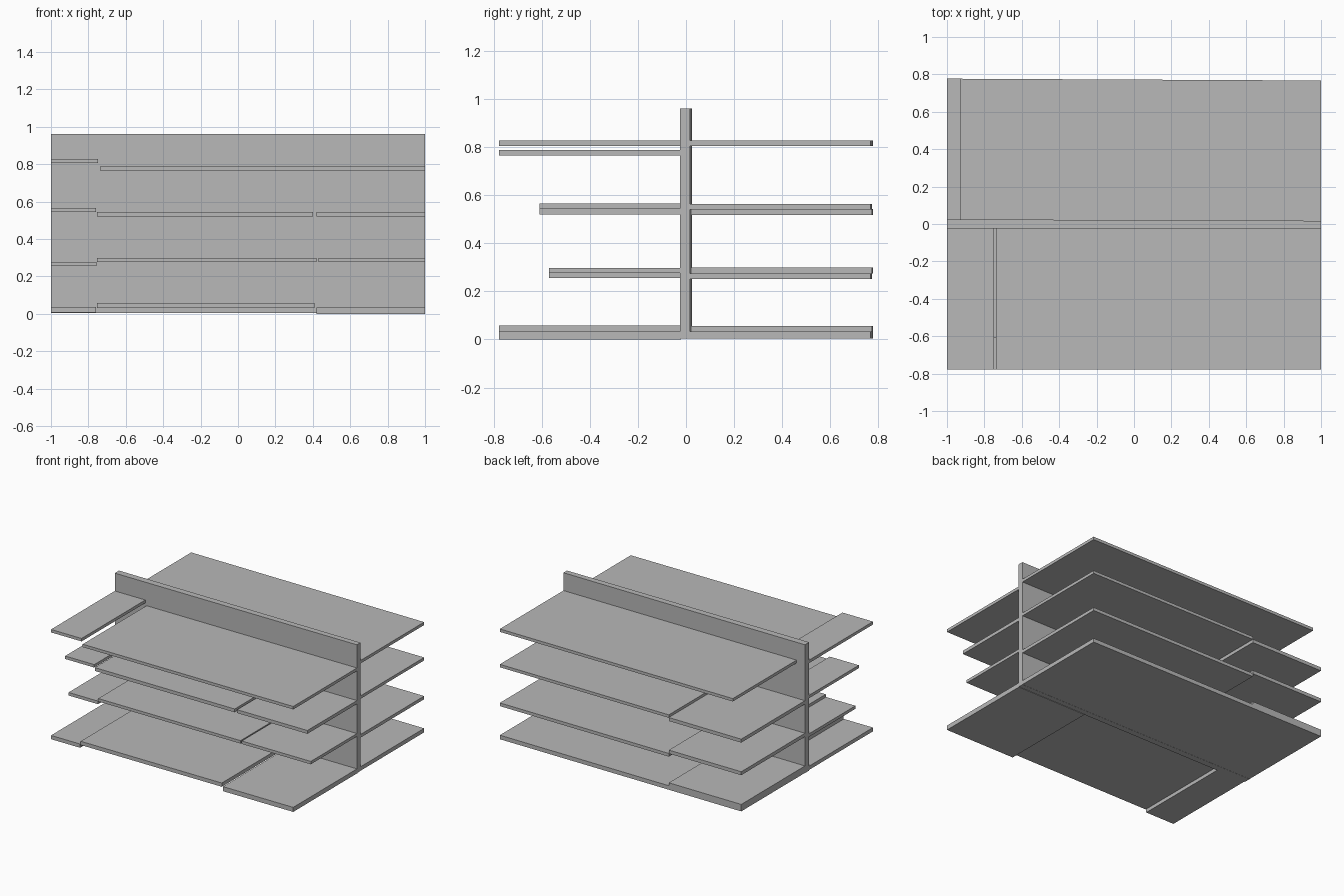
import bpy, bmesh

if "Cube" in bpy.data.objects:
    bpy.data.objects.remove(bpy.data.objects["Cube"])

grey = bpy.data.materials.new("dark_grey")
grey.diffuse_color = (0.48, 0.48, 0.48, 1)
grey.use_nodes = True
grey.node_tree.nodes["Principled BSDF"].inputs["Base Color"].default_value = grey.diffuse_color


def slab(name, x0, x1, y0, y1, z0, z1, skew=0.0):
    """Box given by its limits; skew slants the rear face slightly along x."""
    bm = bmesh.new()
    bmesh.ops.create_cube(bm, size=1)
    for v in bm.verts:
        x = x1 if v.co.x > 0 else x0
        y = y1 - skew * x if v.co.y > 0 else y0
        v.co = (x, y, z1 if v.co.z > 0 else z0)
    me = bpy.data.meshes.new(name)
    bm.to_mesh(me)
    bm.free()
    me.materials.append(grey)
    ob = bpy.data.objects.new(name, me)
    bpy.context.collection.objects.link(ob)
    return ob


# upright central wall
slab("central_wall", -1, 1, -0.025, 0.021, 0.003, 0.96, 0.004)

# front shelves: level, depth, panels (x0, x1, z0, z1)
front = [
    ("bottom", 0.777, [(-1, -0.76, 0.008, 0.036), (-0.755, 0.41, 0.03, 0.058), (0.42, 1, 0, 0.034)]),
    ("lower", 0.57, [(-1, -0.757, 0.255, 0.278), (-0.755, 0.42, 0.276, 0.298), (0.43, 1, 0.276, 0.298)]),
    ("middle", 0.61, [(-1, -0.76, 0.543, 0.565), (-0.755, 0.40, 0.519, 0.544), (0.42, 1, 0.519, 0.544)]),
    ("top", 0.777, [(-1, -0.748, 0.805, 0.827), (-0.738, 1, 0.765, 0.787)]),
]
for level, depth, panels in front:
    for i, (x0, x1, z0, z1) in enumerate(panels):
        slab(f"front_{level}_shelf_{i + 1}", x0, x1, -depth, -0.02, z0, z1)

# back shelves: level, panels (x0, x1, z0, z1)
back = [
    ("bottom", [(-1, -0.40, 0.004, 0.056), (-0.40, 1, 0.004, 0.034)]),
    ("lower", [(-1, -0.40, 0.274, 0.3), (-0.40, 1, 0.251, 0.275)]),
    ("middle", [(-1, -0.40, 0.517, 0.543), (-0.40, 1, 0.541, 0.563)]),
    ("top", [(-0.93, 1, 0.805, 0.827)]),
]
for level, panels in back:
    for i, (x0, x1, z0, z1) in enumerate(panels):
        slab(f"back_{level}_shelf_{i + 1}", x0, x1, 0.01, 0.772, z0, z1, 0.005)
